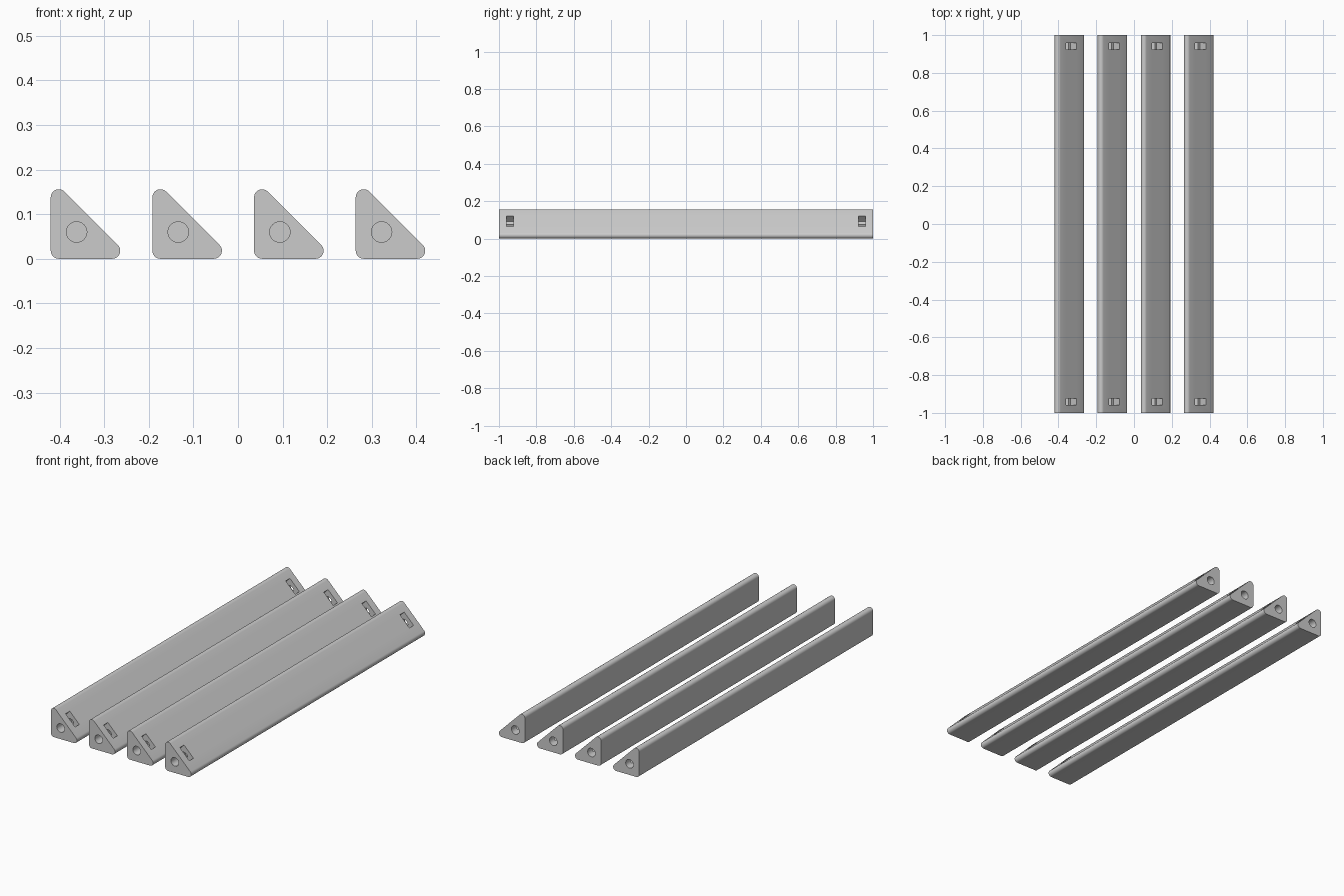
import bpy, bmesh, math
from mathutils import Vector, Matrix

SIZE, RADIUS, HALF_LENGTH = 0.156, 0.018, 1.0
HALF_SPAN, COUNT = 0.42, 4
HOLE_CENTRE, HOLE_RADIUS, HOLE_DEPTH = 0.058, 0.023, 0.12
SLOT_LENGTH, SLOT_WIDTH, SLOT_DEPTH, SLOT_Y = 0.08, 0.036, 0.045, 0.941

cube = bpy.data.objects.get("Cube")
if cube:
    bpy.data.objects.remove(cube, do_unlink=True)

grey = bpy.data.materials.new("plain grey")
grey.use_nodes = True
colour = (0.6, 0.6, 0.6, 1)
grey.diffuse_color = colour
grey.node_tree.nodes["Principled BSDF"].inputs["Base Color"].default_value = colour


def add_object(name, bm):
    bmesh.ops.recalc_face_normals(bm, faces=bm.faces)
    mesh = bpy.data.meshes.new(name)
    bm.to_mesh(mesh)
    bm.free()
    mesh.materials.append(grey)
    obj = bpy.data.objects.new(name, mesh)
    bpy.context.collection.objects.link(obj)
    return obj


def select(obj):
    bpy.ops.object.select_all(action="DESELECT")
    obj.select_set(True)
    bpy.context.view_layer.objects.active = obj


def cut(obj, cutter):
    mod = obj.modifiers.new("cut", "BOOLEAN")
    mod.operation = "DIFFERENCE"
    mod.solver = "EXACT"
    mod.object = cutter
    cutter.hide_render = True
    select(obj)
    bpy.ops.object.modifier_apply(modifier=mod.name)
    bpy.data.objects.remove(cutter, do_unlink=True)


# Right-angled triangular bar with rounded corners
far = SIZE - RADIUS
corners = [(far, RADIUS, -90, 45), (RADIUS, far, 45, 180), (RADIUS, RADIUS, 180, 270)]
bm = bmesh.new()
outline = []
for cx, cz, start, end in corners:
    for i in range(9):
        a = math.radians(start + (end - start) * i / 8)
        outline.append(bm.verts.new((cx + RADIUS * math.cos(a), -HALF_LENGTH,
                                     cz + RADIUS * math.sin(a))))
face = bm.faces.new(outline)
extruded = bmesh.ops.extrude_face_region(bm, geom=[face])["geom"]
moved = [v for v in extruded if isinstance(v, bmesh.types.BMVert)]
bmesh.ops.translate(bm, verts=moved, vec=(0, 2 * HALF_LENGTH, 0))
bar = add_object("triangular_bar_1", bm)

# Screw hole in each end, and a nut slot in the sloping face near it
slope_mid = (SIZE + RADIUS * math.sqrt(2)) / 2 
tilt = Matrix.Rotation(math.radians(45), 4, "Y")
for side in (-1, 1):
    bm = bmesh.new()
    place = Matrix.Translation((HOLE_CENTRE, side * HALF_LENGTH, HOLE_CENTRE + 0.002))
    bmesh.ops.create_cone(bm, cap_ends=True, segments=32, radius1=HOLE_RADIUS,
                          radius2=HOLE_RADIUS, depth=2 * HOLE_DEPTH,
                          matrix=place @ Matrix.Rotation(math.radians(90), 4, "X"))
    cut(bar, add_object("hole_cutter", bm))

    bm = bmesh.new()
    place = Matrix.Translation((slope_mid - 0.003, side * SLOT_Y, slope_mid + 0.003))
    scale = Matrix.Diagonal((SLOT_LENGTH, SLOT_WIDTH, 2 * SLOT_DEPTH, 1))
    bmesh.ops.create_cube(bm, size=1, matrix=place @ tilt @ scale)
    cut(bar, add_object("slot_cutter", bm))

select(bar)
bpy.ops.object.shade_smooth_by_angle(angle=math.radians(30))

# Row of identical bars
pitch = (2 * HALF_SPAN - SIZE) / (COUNT - 1)
for i in range(COUNT):
    obj = bar
    if i:
        obj = bar.copy()
        obj.name = f"triangular_bar_{i + 1}"
        bpy.context.collection.objects.link(obj)
    obj.location = Vector((-HALF_SPAN + i * pitch, 0, 0))
